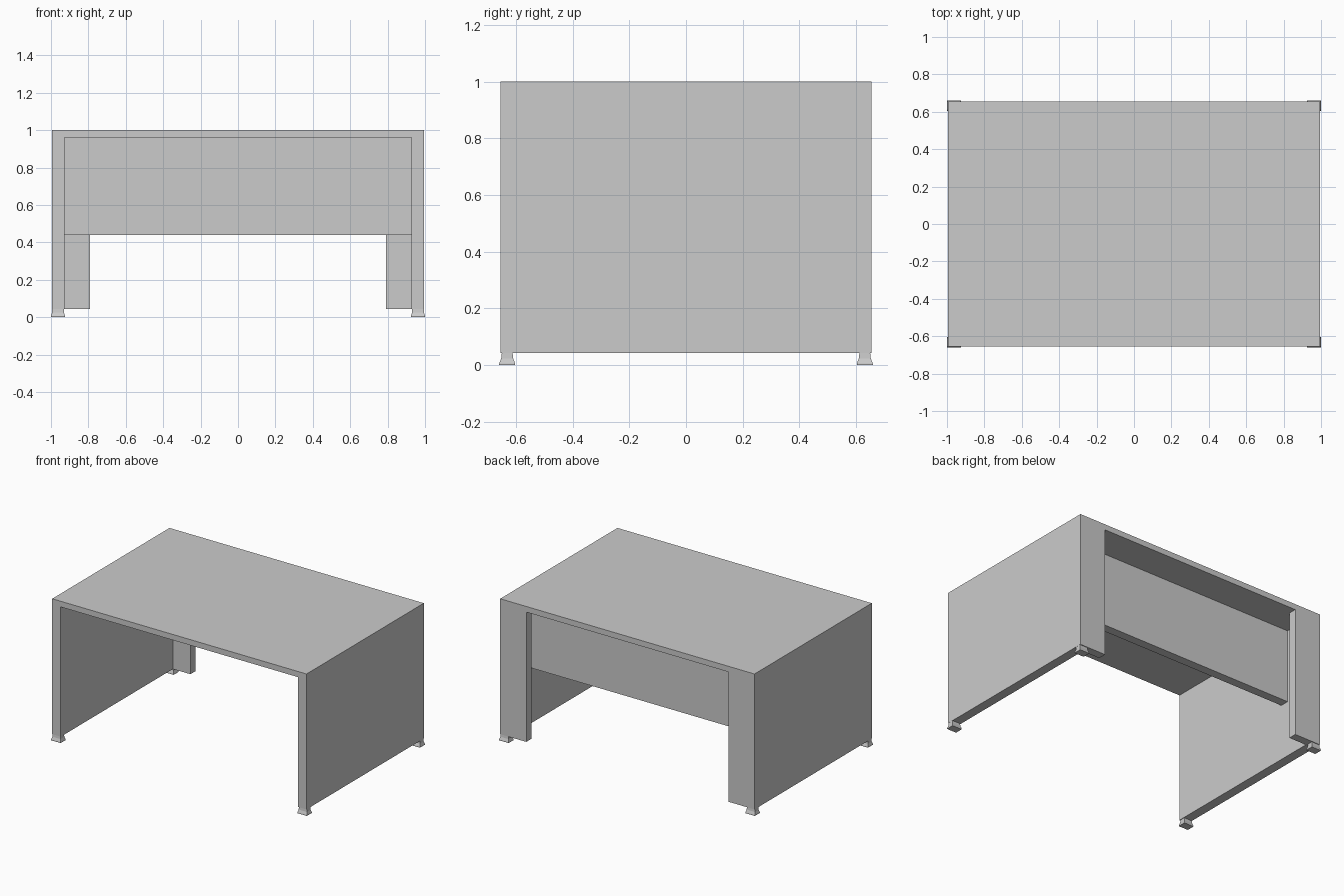
import bpy, bmesh

if "Cube" in bpy.data.objects:
    bpy.data.objects.remove(bpy.data.objects["Cube"])

X, Y = 0.994, 0.655        # outer half width and half depth
XI = 0.927                 # inner face of the side panels
Z0, ZT = 0.043, 0.96       # bottom of the panels, underside of the top


def make_object(name, bm):
    bmesh.ops.recalc_face_normals(bm, faces=bm.faces)
    mesh = bpy.data.meshes.new(name)
    bm.to_mesh(mesh)
    bm.free()
    obj = bpy.data.objects.new(name, mesh)
    bpy.context.collection.objects.link(obj)
    return obj


def loft(name, rings):
    """Closed solid through matching rings of points."""
    bm = bmesh.new()
    loops = [[bm.verts.new(p) for p in ring] for ring in rings]
    n = len(loops[0])
    for a, b in zip(loops, loops[1:]):
        for i in range(n):
            j = (i + 1) % n
            bm.faces.new((a[i], a[j], b[j], b[i]))
    bm.faces.new(loops[0])
    bm.faces.new(loops[-1])
    return make_object(name, bm)


def rect(cx, cy, hx, hy, z):
    return [(cx - hx, cy - hy, z), (cx + hx, cy - hy, z),
            (cx + hx, cy + hy, z), (cx - hx, cy + hy, z)]


def box(name, x0, x1, y0, y1, z0, z1):
    c = ((x0 + x1) / 2, (y0 + y1) / 2, (x1 - x0) / 2, (y1 - y0) / 2)
    return loft(name, [rect(*c, z0), rect(*c, z1)])


# Desk top and both side panels as one U-shaped profile
profile = [(-X, Z0), (-X, 1), (X, 1), (X, Z0),
           (XI, Z0), (XI, ZT), (-XI, ZT), (-XI, Z0)]
loft("desk_top_and_sides", [[(x, y, z) for x, z in profile] for y in (-Y, Y)])

# Recessed modesty panel
box("modesty_panel", -XI, XI, 0.353, 0.416, 0.44, ZT)

for sx, side in ((-1, "left"), (1, "right")):
    # Narrow return panels at the back edge
    x0, x1 = sorted((sx * XI, sx * 0.79))
    box(f"back_return_{side}", x0, x1, 0.597, Y, Z0, ZT)

    # Flared feet in the corners
    for sy, end in ((-1, "front"), (1, "back")):
        cx, cy = sx * 0.9625, sy * 0.631
        loft(f"foot_{end}_{side}", [
            rect(cx, cy, 0.0375, 0.028, 0.0),
            rect(cx, cy, 0.0375, 0.028, 0.006),
            rect(cx, cy, 0.032, 0.021, 0.024),
            rect(cx, cy, 0.031, 0.019, Z0)])
